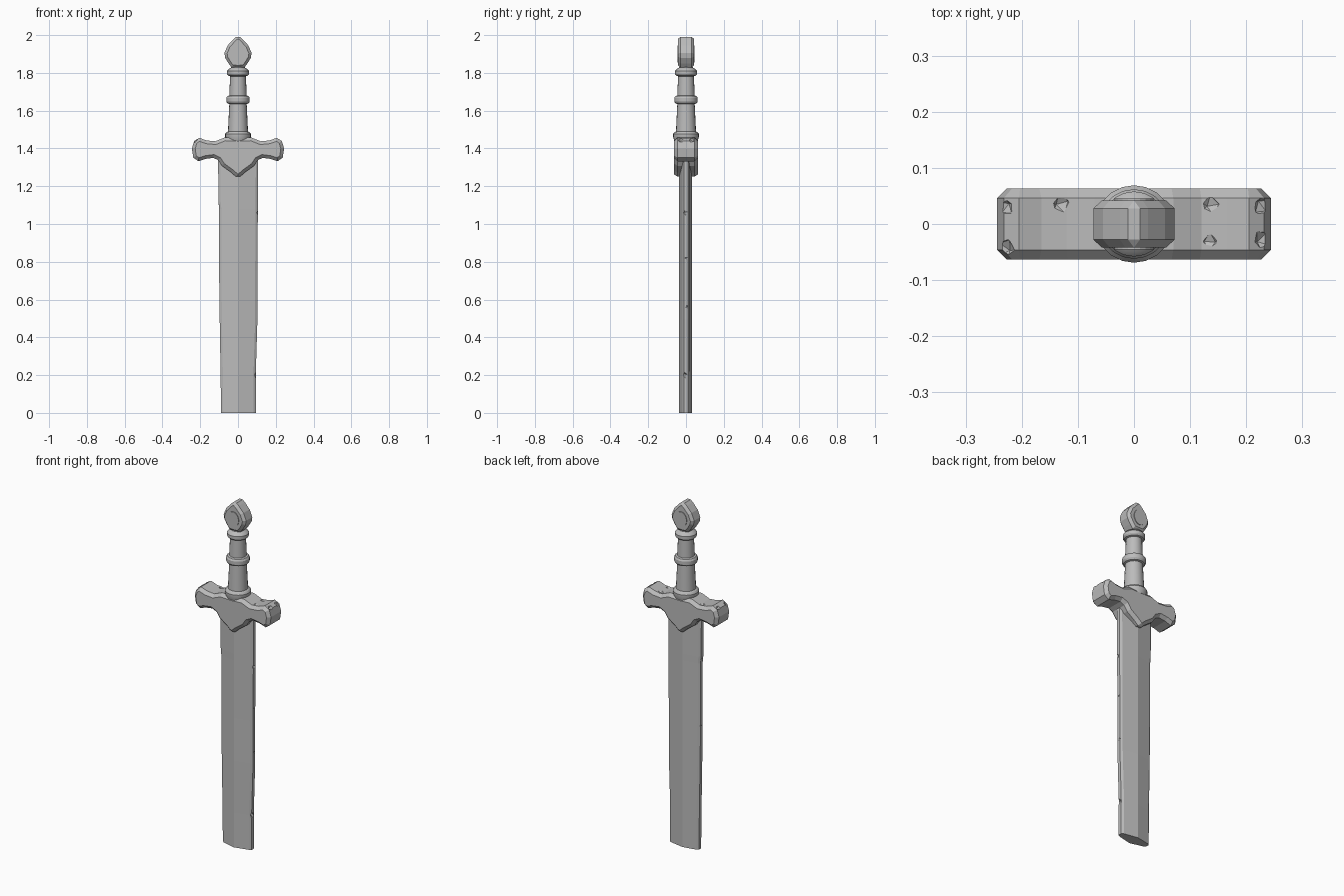
import bpy, bmesh, math, random
from mathutils import Matrix, Euler

if "Cube" in bpy.data.objects:
    bpy.data.objects.remove(bpy.data.objects["Cube"])

random.seed(4)
steel = bpy.data.materials.new("grey_steel")
steel.diffuse_color = (0.5, 0.5, 0.5, 1)
steel.use_nodes = True
steel.node_tree.nodes["Principled BSDF"].inputs["Base Color"].default_value = steel.diffuse_color


def make(name, bm, mat=steel):
    bmesh.ops.recalc_face_normals(bm, faces=bm.faces)
    me = bpy.data.meshes.new(name)
    bm.to_mesh(me)
    bm.free()
    ob = bpy.data.objects.new(name, me)
    bpy.context.collection.objects.link(ob)
    me.materials.append(mat)
    return ob


def activate(ob):
    bpy.ops.object.select_all(action='DESELECT')
    ob.select_set(True)
    bpy.context.view_layer.objects.active = ob


def apply_all(ob):
    activate(ob)
    for m in list(ob.modifiers):
        bpy.ops.object.modifier_apply(modifier=m.name)


def slab(name, half, depth, bevel):
    """Mirror a right-hand x/z outline, extrude it along y, bevel the rims."""
    pts = half + [(-x, z) for x, z in reversed(half) if x > 1e-5]
    bm = bmesh.new()
    rims = [[bm.verts.new((x, y, z)) for x, z in pts] for y in (-depth, depth)]
    front, back = rims
    bm.faces.new(front)
    bm.faces.new(back[::-1])
    n = len(pts)
    for i in range(n):
        j = (i + 1) % n
        bm.faces.new((front[i], back[i], back[j], front[j]))
    ob = make(name, bm)
    m = ob.modifiers.new("rim", 'BEVEL')
    m.width, m.segments, m.limit_method, m.angle_limit = bevel, 1, 'ANGLE', math.radians(65)
    apply_all(ob)
    return ob


def chip(ob, spots):
    """Knock faceted chips out of a part; each spot is x, y, z, radius."""
    bm = bmesh.new()
    for x, y, z, r in spots:
        rot = Euler([random.uniform(0, 3) for _ in range(3)]).to_matrix().to_4x4()
        bmesh.ops.create_icosphere(bm, subdivisions=1, radius=r,
                                   matrix=Matrix.Translation((x, y, z)) @ rot)
    cutter = make("chip_cutter", bm)
    cutter.hide_render = True
    m = ob.modifiers.new("chips", 'BOOLEAN')
    m.object, m.operation, m.solver = cutter, 'DIFFERENCE', 'EXACT'
    apply_all(ob)
    bpy.data.objects.remove(cutter)


# Blade: ridged section with blunt edges, lofted through slightly uneven widths
rows = [(0, -.09, .095), (.2, -.092, .094), (.5, -.097, .103), (.75, -.1, .103),
        (1.08, -.1, .105), (1.12, -.104, .105), (1.38, -.105, .107)]
bm = bmesh.new()
loops = []
for z, l, r in rows:
    sec = [(l, -.01), (l + .012, -.018), (0, -.038), (r - .012, -.018), (r, -.01),
           (r, .01), (r - .012, .018), (0, .033), (l + .012, .018), (l, .01)]
    loops.append([bm.verts.new((x, y, z)) for x, y in sec])
for a, b in zip(loops, loops[1:]):
    for i in range(10):
        j = (i + 1) % 10
        bm.faces.new((a[i], a[j], b[j], b[i]))
bm.faces.new(loops[0][::-1])
bm.faces.new(loops[-1])
blade = make("blade", bm)
chip(blade, [(.107, -.008, .2, .022), (.117, .006, .56, .02), (.115, .004, .82, .016),
             (.117, -.006, 1.06, .02), (-.115, 0, 1.1, .019), (-.113, .008, .72, .018)])

# Crossguard with flared ends and a pointed centre
guard = slab("crossguard",
             [(0, 1.455), (.07, 1.458), (.12, 1.438), (.165, 1.442), (.205, 1.456),
              (.232, 1.44), (.244, 1.40), (.237, 1.352), (.21, 1.332), (.17, 1.345),
              (.13, 1.35), (.105, 1.338), (.085, 1.308), (.035, 1.272), (0, 1.24)],
             .063, .017)
chip(guard, [(-.13, .035, 1.452, .021), (.135, .035, 1.452, .021), (.135, -.03, 1.452, .019),
             (.233, .032, 1.452, .021), (.233, -.028, 1.452, .021),
             (-.233, .03, 1.452, .019), (-.233, -.045, 1.448, .021)])

# Grip turned as one piece with three collars
turned = [(0, 1.44), (.062, 1.44), (.069, 1.462), (.069, 1.476), (.062, 1.486), (.053, 1.49),
          (.046, 1.635), (.056, 1.638), (.062, 1.648), (.062, 1.667), (.056, 1.677), (.046, 1.68),
          (.042, 1.782), (.052, 1.785), (.058, 1.794), (.058, 1.81), (.05, 1.82), (.036, 1.828),
          (.034, 1.85), (0, 1.85)]
bm = bmesh.new()
vs = [bm.verts.new((r, 0, z)) for r, z in turned]
es = [bm.edges.new(p) for p in zip(vs, vs[1:])]
bmesh.ops.spin(bm, geom=vs + es, axis=(0, 0, 1), cent=(0, 0, 0), steps=20, angle=2 * math.pi)
bmesh.ops.remove_doubles(bm, verts=bm.verts, dist=1e-4)
grip = make("grip", bm)
activate(grip)
bpy.ops.object.shade_smooth_by_angle(angle=math.radians(25))

# Teardrop pommel
slab("pommel", [(0, 2.0), (.025, 1.978), (.055, 1.945), (.072, 1.905), (.068, 1.88),
                (.05, 1.85), (.033, 1.828), (0, 1.826)], .042, .014)

# Oval medallion on both pommel faces
for side, name in ((-1, "front_medallion"), (1, "back_medallion")):
    bm = bmesh.new()
    bmesh.ops.create_cone(bm, cap_ends=True, segments=20, radius1=1, radius2=1, depth=1,
                          matrix=Matrix.Translation((0, side * .042, 1.9))
                          @ Matrix.Rotation(math.pi / 2, 4, 'X')
                          @ Matrix.Diagonal((.035, .044, .007, 1)))
    make(name, bm)
